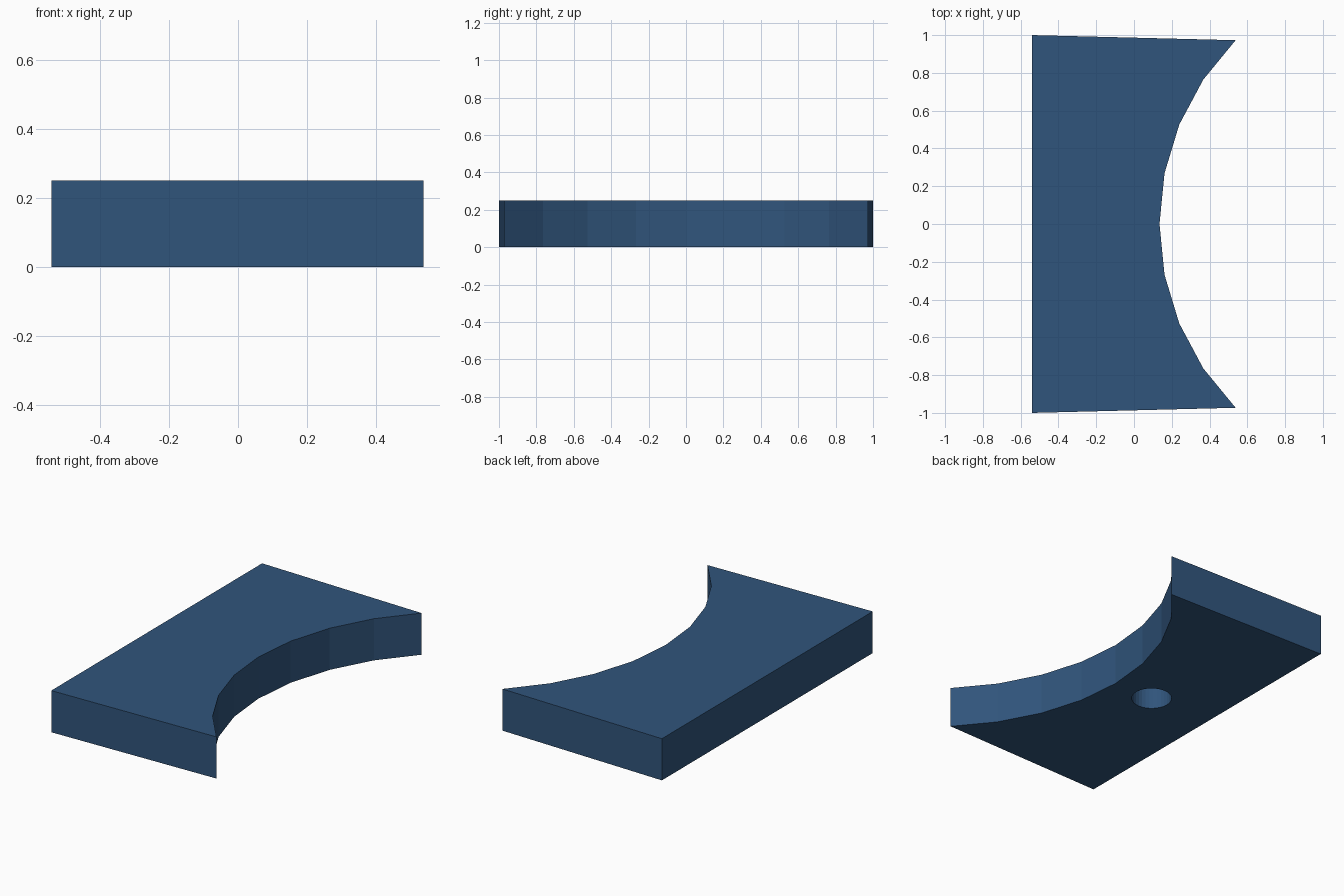
import bpy, bmesh
from math import cos, sin, pi

if "Cube" in bpy.data.objects:
    bpy.data.objects.remove(bpy.data.objects["Cube"])

HEIGHT = 0.25
ARC_R, ARC_X = 1.376, 1.511      # round notch: radius and centre
HOLE_R, HOLE_X, HOLE_DEPTH = 0.113, -0.13, 0.2


def prism(name, points, z0, z1):
    """Extrude a flat outline from z0 up to z1."""
    bm = bmesh.new()
    face = bm.faces.new([bm.verts.new((x, y, z0)) for x, y in points])
    out = bmesh.ops.extrude_face_region(bm, geom=[face])
    top = [v for v in out["geom"] if isinstance(v, bmesh.types.BMVert)]
    bmesh.ops.translate(bm, verts=top, vec=(0, 0, z1 - z0))
    bmesh.ops.recalc_face_normals(bm, faces=bm.faces)
    mesh = bpy.data.meshes.new(name)
    bm.to_mesh(mesh)
    bm.free()
    obj = bpy.data.objects.new(name, mesh)
    bpy.context.collection.objects.link(obj)
    return obj


# Plate: straight back edge, slightly tapered ends, concave front edge
arc = [(ARC_X - ARC_R * cos(i * pi / 16), ARC_R * sin(i * pi / 16))
       for i in range(4, -5, -1)]
plate = prism("notched_plate", [(-0.54, -1), (-0.54, 1)] + arc, 0, HEIGHT)

blue = bpy.data.materials.new("blue")
blue.diffuse_color = (0.03, 0.09, 0.2, 1)
blue.use_nodes = True
blue.node_tree.nodes["Principled BSDF"].inputs["Base Color"].default_value = blue.diffuse_color
plate.data.materials.append(blue)

# Blind round hole in the underside
circle = [(HOLE_X + HOLE_R * cos(i * pi / 16), HOLE_R * sin(i * pi / 16))
          for i in range(32)]
cutter = prism("hole_cutter", circle, -0.1, HOLE_DEPTH)
cutter.hide_render = True

cut = plate.modifiers.new("blind_hole", 'BOOLEAN')
cut.operation = 'DIFFERENCE'
cut.solver = 'EXACT'
cut.object = cutter
bpy.context.view_layer.objects.active = plate
bpy.ops.object.modifier_apply(modifier=cut.name)
bpy.data.objects.remove(cutter)
